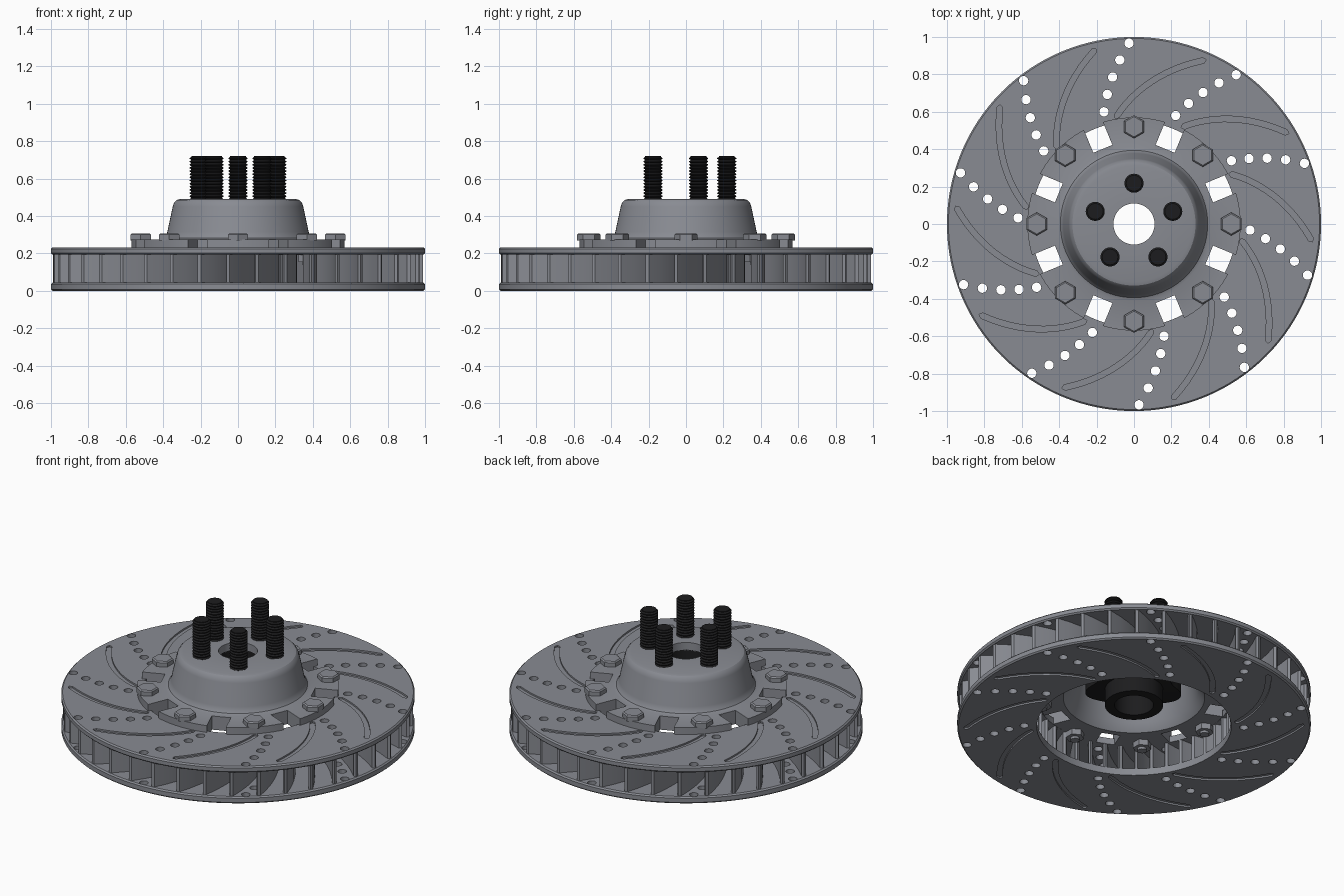
import bpy, bmesh
from math import sin, cos, pi, radians
from mathutils import Matrix, Vector

cube = bpy.data.objects.get("Cube")
if cube:
    bpy.data.objects.remove(cube, do_unlink=True)


def material(name, rgb, rough):
    m = bpy.data.materials.new(name)
    m.use_nodes = True
    m.diffuse_color = (*rgb, 1)
    node = m.node_tree.nodes["Principled BSDF"]
    node.inputs["Base Color"].default_value = (*rgb, 1)
    node.inputs["Roughness"].default_value = rough
    return m


steel = material("grey steel", (0.25, 0.26, 0.29), 0.5)
black = material("black steel", (0.012, 0.012, 0.013), 0.6)


def polar(r, degrees, z=0.0):
    return Vector((r * cos(radians(degrees)), r * sin(radians(degrees)), z))


def finish(name, bm, mat, smooth=True):
    bmesh.ops.remove_doubles(bm, verts=bm.verts, dist=1e-5)
    bmesh.ops.recalc_face_normals(bm, faces=bm.faces)
    mesh = bpy.data.meshes.new(name)
    bm.to_mesh(mesh)
    bm.free()
    mesh.materials.append(mat)
    ob = bpy.data.objects.new(name, mesh)
    bpy.context.collection.objects.link(ob)
    if smooth:
        shade(ob)
    return ob


def select(ob):
    bpy.ops.object.select_all(action="DESELECT")
    ob.select_set(True)
    bpy.context.view_layer.objects.active = ob


def shade(ob):
    select(ob)
    bpy.ops.object.shade_smooth_by_angle(angle=radians(30))


def lathe(bm, profile, segments, closed=True, centre=Vector()):
    """Revolve (radius, height) points about a vertical axis."""
    rings = [[bm.verts.new(polar(r, 90 + 360 * i / segments, z) + centre)
              for i in range(segments)] for r, z in profile]
    pairs = list(zip(rings, rings[1:]))
    if closed:
        pairs.append((rings[-1], rings[0]))
    for a, b in pairs:
        for i in range(segments):
            j = (i + 1) % segments
            bm.faces.new((a[i], a[j], b[j], b[i]))
    bmesh.ops.dissolve_degenerate(bm, dist=1e-6, edges=bm.edges)


def blade(bm, path, width, z0, z1, round_ends=False):
    """Extrude a strip of constant width that follows a flat path."""
    left, right = [], []
    for i, p in enumerate(path):
        t = (path[min(i + 1, len(path) - 1)] - path[max(i - 1, 0)]).normalized()
        n = Vector((-t.y, t.x, 0)) * width / 2
        left.append(p + n)
        right.append(p - n)
    outline = left + right[::-1]
    if round_ends:
        end = (path[-1] - path[-2]).normalized() * width / 2
        start = (path[0] - path[1]).normalized() * width / 2
        outline = left + [path[-1] + end] + right[::-1] + [path[0] + start]
    low = [bm.verts.new((p.x, p.y, z0)) for p in outline]
    high = [bm.verts.new((p.x, p.y, z1)) for p in outline]
    bm.faces.new(low)
    bm.faces.new(high)
    for i in range(len(low)):
        j = (i + 1) % len(low)
        bm.faces.new((low[i], low[j], high[j], high[i]))


def cut(ob, bm):
    """Subtract the cutter mesh, then discard it."""
    cutter = finish("cutter", bm, steel, False)
    cutter.hide_render = True
    mod = ob.modifiers.new("cut", "BOOLEAN")
    mod.object = cutter
    mod.operation = "DIFFERENCE"
    mod.solver = "EXACT"
    select(ob)
    bpy.ops.object.modifier_apply(modifier=mod.name)
    bpy.data.objects.remove(cutter, do_unlink=True)
    shade(ob)


# Friction plates, drilled through and slotted on the outer face
SECTORS = 10
INNER = 0.55


def friction_plate(name, z0, z1, slot_z):
    bm = bmesh.new()
    c = 0.008
    lathe(bm, [(INNER, z0), (1 - c, z0), (1, z0 + c), (1, z1 - c),
               (1 - c, z1), (INNER, z1)], 128)
    plate = finish(name, bm, steel)
    slots, holes = bmesh.new(), bmesh.new()
    for k in range(SECTORS):
        turn = k * 360 / SECTORS
        path = [polar(0.585 + 0.365 * t / 12, 63 - 32 * t / 12 + turn)
                for t in range(13)]
        blade(slots, path, 0.03, slot_z - 0.01, slot_z + 0.01, True)
        for i in range(5):
            spot = polar(0.621 + 0.0865 * i, 105 - 3.35 * i + turn, (z0 + z1) / 2)
            bmesh.ops.create_cone(holes, cap_ends=True, segments=20, radius1=0.025,
                                  radius2=0.025, depth=0.1,
                                  matrix=Matrix.Translation(spot))
    cut(plate, slots)
    cut(plate, holes)


friction_plate("lower_friction_plate", 0, 0.043, 0)
friction_plate("upper_friction_plate", 0.193, 0.232, 0.232)

# Curved cooling vanes between the plates
bm = bmesh.new()
VANES = SECTORS * 4
for k in range(VANES):
    start = 112 + k * 360 / VANES
    path = [polar(0.56 + 0.42 * t / 6, start - 16.2 * t / 6) for t in range(7)]
    blade(bm, path, 0.024, 0.04, 0.196, True)
finish("cooling_vanes", bm, steel)

# Hollow hat with a notched mounting flange
bm = bmesh.new()
lathe(bm, [(0.11, 0.49), (0.31, 0.49), (0.329, 0.485), (0.342, 0.472), (0.349, 0.45),
           (0.378, 0.315), (0.384, 0.296), (0.394, 0.281), (0.41, 0.275),
           (0.57, 0.275), (0.57, 0.2325), (0.546, 0.2325), (0.546, 0.19),
           (0.40, 0.19), (0.365, 0.235), (0.318, 0.44), (0.11, 0.44)], 96)
hat = finish("hat", bm, steel)
bm = bmesh.new()
for k in range(8):
    angle = 22.5 + 45 * k
    blade(bm, [polar(0.435, angle), polar(0.7, angle)], 0.11, 0.1, 0.4)
cut(hat, bm)

# Hex bolts and their nuts around the flange
bolts, nuts = bmesh.new(), bmesh.new()
for k in range(8):
    spot = polar(0.52, 45 * k)
    lathe(bolts, [(0, 0.27), (0.062, 0.27), (0.062, 0.3), (0.054, 0.307), (0, 0.307)],
          6, False, spot)
    lathe(nuts, [(0, 0.192), (0.052, 0.192), (0.052, 0.155), (0, 0.155)], 6, False, spot)
    lathe(nuts, [(0, 0.16), (0.026, 0.16), (0.026, 0.14), (0, 0.14)], 16, False, spot)
finish("flange_bolts", bolts, steel, False)
finish("flange_nuts", nuts, steel, False)

# Lobed hub inside the hat, with a hollow spigot
bm = bmesh.new()
lathe(bm, [(0.11, 0.445), (0.25, 0.445), (0.25, 0.25), (0.165, 0.24),
           (0.165, 0.14), (0.11, 0.14)], 80)
for v in bm.verts:
    r = v.co.xy.length
    if r > 0.2:
        lobe = 0.25 + 0.032 * cos(5 * (Vector((0, 1)).angle(v.co.xy)))
        v.co.x *= lobe / r
        v.co.y *= lobe / r
finish("hub", bm, black)

# Threaded wheel studs
THREADS = 14
pitch = (0.716 - 0.48) / THREADS
profile = [(0, 0.43), (0.044, 0.43)]
for i in range(THREADS):
    z = 0.48 + i * pitch
    profile += [(0.042, z), (0.051, z + pitch * 0.4), (0.051, z + pitch * 0.6)]
profile += [(0.042, 0.716), (0.042, 0.72), (0, 0.72)]
for k in range(5):
    bm = bmesh.new()
    lathe(bm, profile, 24, False, polar(0.218, 90 + 72 * k))
    finish(f"wheel_stud_{k + 1}", bm, black)
